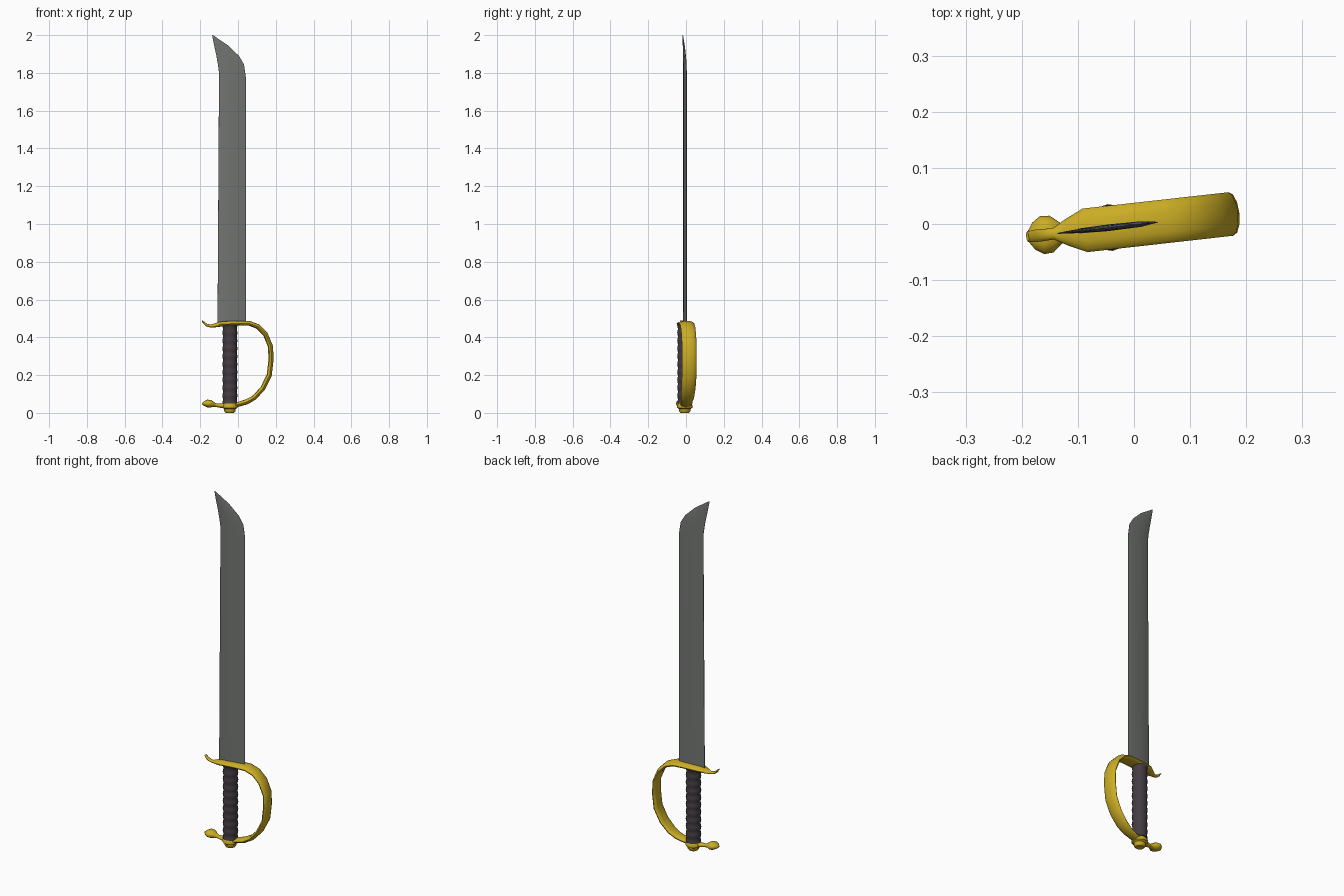
import bpy, bmesh, math
from mathutils import Matrix, Vector

if "Cube" in bpy.data.objects:
    bpy.data.objects.remove(bpy.data.objects["Cube"])

# The whole sword is turned slightly about the vertical axis
TURN = Matrix.Translation((0, -0.0015, 0)) @ Matrix.Rotation(math.radians(6.4), 4, 'Z')


def material(name, rgb):
    m = bpy.data.materials.new(name)
    m.diffuse_color = (*rgb, 1)
    m.use_nodes = True
    m.node_tree.nodes["Principled BSDF"].inputs["Base Color"].default_value = m.diffuse_color
    return m


GOLD = material("gold brass", (0.60, 0.42, 0.018))
STEEL = material("grey steel", (0.17, 0.18, 0.17))
LEATHER = material("dark leather", (0.058, 0.046, 0.056))


def loft(name, rings, mat, angle=40):
    """Skin a list of equal-length point rings and cap both ends."""
    bm = bmesh.new()
    vs = [[bm.verts.new(TURN @ Vector(p)) for p in r] for r in rings]
    n = len(vs[0])
    for a, b in zip(vs, vs[1:]):
        for i in range(n):
            j = (i + 1) % n
            bm.faces.new((a[i], a[j], b[j], b[i]))
    bm.faces.new(vs[0])
    bm.faces.new(vs[-1])
    bmesh.ops.remove_doubles(bm, verts=bm.verts, dist=0.00005)
    bmesh.ops.recalc_face_normals(bm, faces=bm.faces)
    me = bpy.data.meshes.new(name)
    bm.to_mesh(me)
    bm.free()
    me.materials.append(mat)
    ob = bpy.data.objects.new(name, me)
    bpy.context.collection.objects.link(ob)
    bpy.ops.object.select_all(action='DESELECT')
    ob.select_set(True)
    bpy.context.view_layer.objects.active = ob
    bpy.ops.object.shade_smooth_by_angle(angle=math.radians(angle))
    return ob


def lathe(name, profile, mat, cx, sides=16, angle=40):
    rings = [[(cx + r * math.cos(2 * math.pi * i / sides),
               r * math.sin(2 * math.pi * i / sides), z) for i in range(sides)]
             for r, z in profile]
    return loft(name, rings, mat, angle)


# Blade: left and right outline points with a bevelled cross-section
outline = [((-.109, .47), (.042, .47), 1), ((-.101, 1.80), (.043, 1.77), .95),
           ((-.107, 1.845), (.032, 1.845), .85), ((-.115, 1.89), (.005, 1.89), .7),
           ((-.127, 1.945), (-.052, 1.945), .5), ((-.1375, 1.998), (-.134, 2.0), .15)]
section = [(0, .0015), (.08, .0045), (.4, .006), (.8, .005), (1, .0006)]
rings = []
for (lx, lz), (rx, rz), k in outline:
    side = [(lx + (rx - lx) * f, t * k, lz + (rz - lz) * f) for f, t in section]
    rings.append(side + [(x, -y, z) for x, y, z in reversed(side)])
loft("blade", rings, STEEL, 20)

# Grip with ribbed waves
grip = []
count = 40
for i in range(count + 1):
    u = i / count
    grip.append((.0385 + .002 * math.cos(u * 10 * 2 * math.pi), .05 + .415 * u))
lathe("grip", grip, LEATHER, -.043)

# Pommel button
lathe("pommel", [(.001, 0), (.022, 0), (.030, .008), (.031, .021), (.041, .027),
                 (.042, .036), (.034, .052), (.024, .064), (.001, .066)], GOLD, -.043, 12)

# Knuckle guard: x, z, half width, half thickness, from curl to end bulb
path = [(-.191, .488, .009, .003), (-.180, .475, .011, .006), (-.165, .464, .011, .007),
        (-.145, .460, .010, .008), (-.120, .464, .024, .011), (-.088, .471, .039, .014),
        (.000, .473, .039, .015), (.060, .472, .039, .015), (.105, .455, .039, .015),
        (.145, .415, .039, .015), (.172, .350, .039, .015), (.174, .280, .039, .015),
        (.165, .200, .039, .015), (.130, .130, .038, .015), (.085, .082, .035, .015),
        (.045, .058, .031, .014), (.000, .045, .027, .013), (-.045, .040, .024, .013),
        (-.085, .037, .018, .012), (-.115, .040, .012, .009), (-.130, .044, .018, .013),
        (-.148, .048, .033, .021), (-.165, .050, .034, .020), (-.180, .049, .024, .013),
        (-.192, .048, .006, .004)]
rings = []
for i, (x, z, w, t) in enumerate(path):
    a, b = path[max(i - 1, 0)], path[min(i + 1, len(path) - 1)]
    d = Vector((b[0] - a[0], b[1] - a[1])).normalized()
    ring = []
    for k in range(12):
        ang = 2 * math.pi * k / 12
        h = t * math.sin(ang)
        # the inner face of the strap is flatter than the outer one
        if h < 0 and 5 < i < 15:
            h = max(h, -.65 * t)
        ring.append((x - d.y * h, w * math.cos(ang), z + d.x * h))
    rings.append(ring)
loft("knuckle_guard", rings, GOLD, 50)
